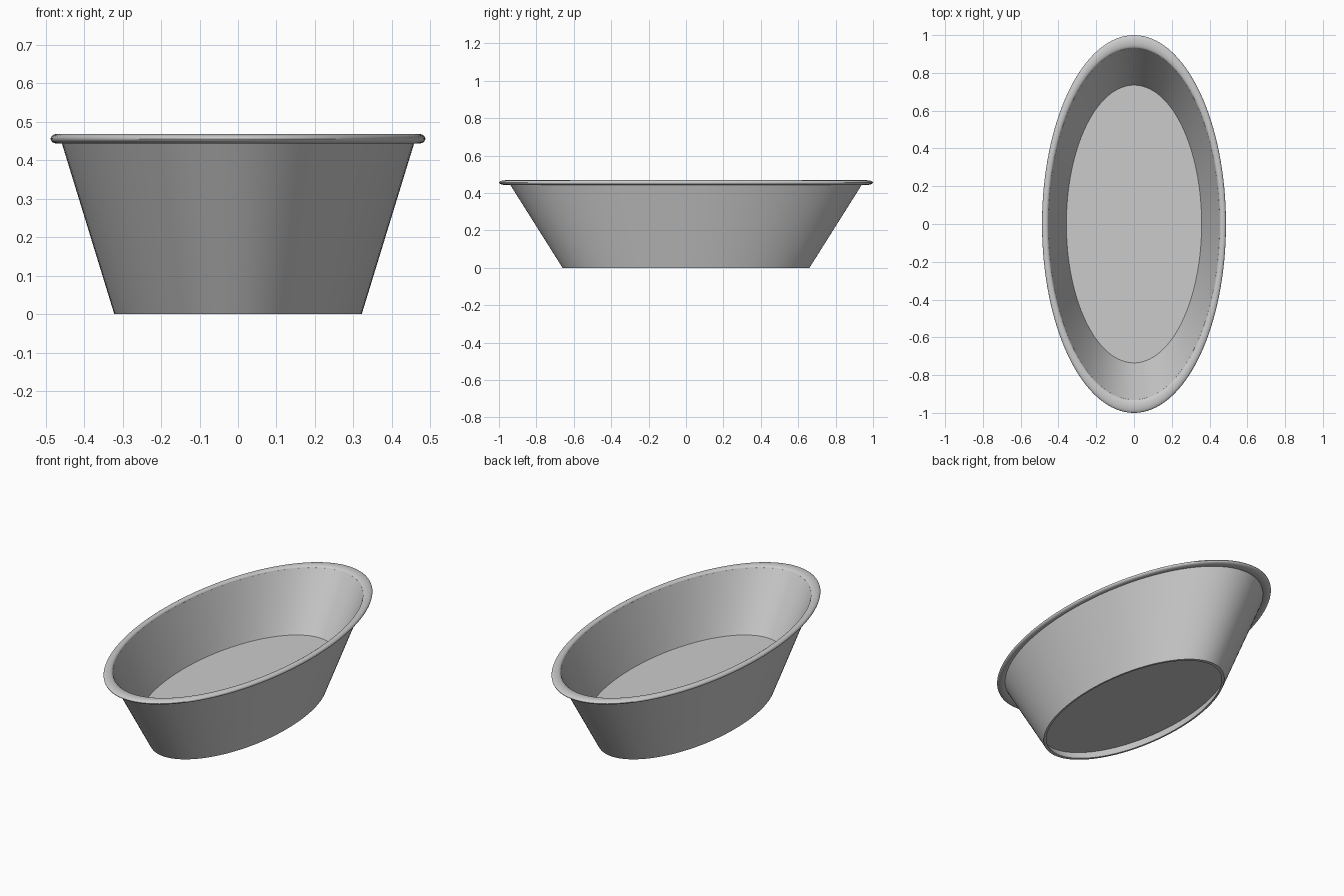
import bpy
import bmesh
import math

cube = bpy.data.objects.get("Cube")
if cube:
    bpy.data.objects.remove(cube, do_unlink=True)

OVAL = 0.487      # width of the oval relative to its length
SEGMENTS = 128

grey = bpy.data.materials.new("plain grey")
grey.use_nodes = True
colour = (0.6, 0.6, 0.6, 1)
grey.diffuse_color = colour
grey.node_tree.nodes["Principled BSDF"].inputs["Base Color"].default_value = colour


def lathe(name, profile, closed=True):
    """Spin a (radius, height) profile around z and squash it to an oval."""
    bm = bmesh.new()
    verts = [bm.verts.new((0, r, z)) for r, z in profile]
    pairs = list(zip(verts, verts[1:]))
    if closed:
        pairs.append((verts[-1], verts[0]))
    edges = [bm.edges.new(p) for p in pairs]
    bmesh.ops.spin(bm, geom=verts + edges, cent=(0, 0, 0), axis=(0, 0, 1),
                   angle=math.tau, steps=SEGMENTS, use_duplicate=False)
    bmesh.ops.remove_doubles(bm, verts=bm.verts[:], dist=0.0001)
    bmesh.ops.scale(bm, vec=(OVAL, 1, 1), verts=bm.verts[:])
    bmesh.ops.recalc_face_normals(bm, faces=bm.faces[:])
    mesh = bpy.data.meshes.new(name)
    bm.to_mesh(mesh)
    bm.free()
    mesh.materials.append(grey)
    obj = bpy.data.objects.new(name, mesh)
    bpy.context.collection.objects.link(obj)
    bpy.ops.object.select_all(action="DESELECT")
    obj.select_set(True)
    bpy.context.view_layer.objects.active = obj
    bpy.ops.object.shade_smooth_by_angle(angle=math.radians(35))
    return obj


# Flared wall, open at both ends; its foot reaches below the floor
lathe("wall", [(0.64, 0), (0.66, 0), (0.948, 0.457), (0.93, 0.457)])

# Raised floor, its edge sunk into the wall
lathe("floor", [(0, 0.05), (0.68, 0.05), (0.745, 0.15), (0, 0.15)], closed=False)

# Rolled rim
steps = 20
rim = [(0.965 + 0.035 * math.cos(math.tau * i / steps),
        0.456 + 0.0125 * math.sin(math.tau * i / steps)) for i in range(steps)]
lathe("rim", rim)
